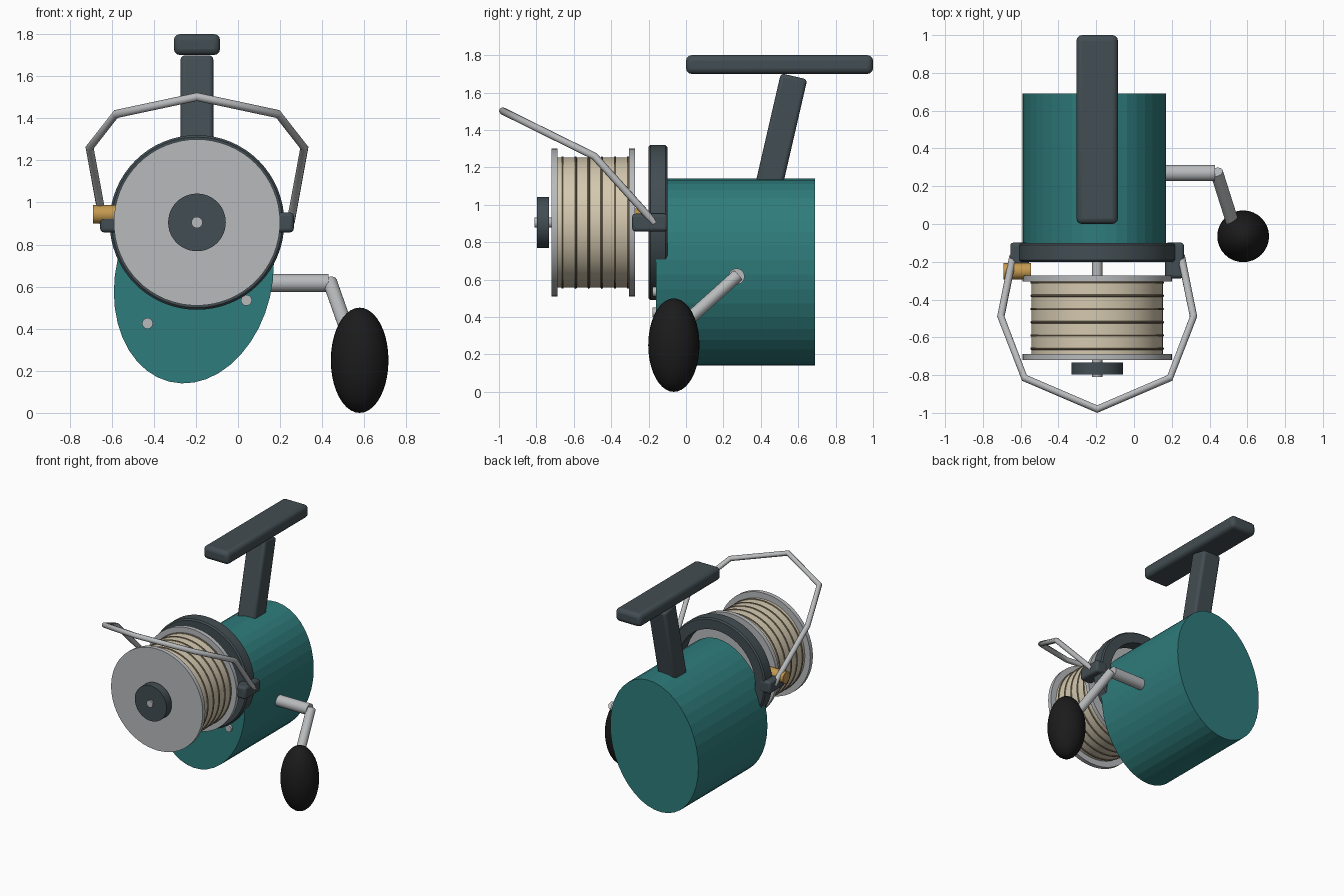
import bpy, bmesh, math
from mathutils import Vector

if "Cube" in bpy.data.objects:
    bpy.data.objects.remove(bpy.data.objects["Cube"])

CX, CZ = -0.195, 0.905          # spool axis


def mat(name, r, g, b):
    m = bpy.data.materials.new(name)
    m.diffuse_color = (r, g, b, 1)
    m.use_nodes = True
    m.node_tree.nodes["Principled BSDF"].inputs["Base Color"].default_value = m.diffuse_color
    return m


TEAL = mat("teal_paint", 0.028, 0.20, 0.20)
SLATE = mat("dark_slate", 0.055, 0.075, 0.085)
METAL = mat("light_metal", 0.48, 0.49, 0.50)
LINE = mat("cream_line", 0.66, 0.58, 0.43)
GROOVE = mat("brown_line", 0.25, 0.20, 0.13)
GOLD = mat("brass", 0.55, 0.32, 0.08)
BLACK = mat("black_rubber", 0.011, 0.011, 0.011)


def finish(name, bm, material, smooth=True, bevel=0):
    bmesh.ops.recalc_face_normals(bm, faces=bm.faces)
    me = bpy.data.meshes.new(name)
    bm.to_mesh(me)
    bm.free()
    ob = bpy.data.objects.new(name, me)
    bpy.context.collection.objects.link(ob)
    me.materials.append(material)
    if bevel:
        b = ob.modifiers.new("bevel", 'BEVEL')
        b.width, b.segments = bevel, 3
    if smooth:
        bpy.ops.object.select_all(action='DESELECT')
        ob.select_set(True)
        bpy.context.view_layer.objects.active = ob
        bpy.ops.object.shade_smooth_by_angle(angle=math.radians(35))
    return ob


def rod(name, a, b, r, material, seg=24):
    """Cylinder between two points."""
    a, b = Vector(a), Vector(b)
    bm = bmesh.new()
    bmesh.ops.create_cone(bm, cap_ends=True, segments=seg, radius1=r, radius2=r,
                          depth=(b - a).length)
    bm.transform((b - a).to_track_quat('Z', 'Y').to_matrix().to_4x4())
    bmesh.ops.translate(bm, verts=bm.verts, vec=(a + b) / 2)
    return finish(name, bm, material)


def disc(name, y0, y1, r, material, x=CX, z=CZ, seg=64):
    return rod(name, (x, y0, z), (x, y1, z), r, material, seg)


def box(name, centre, size, material, bevel, tilt=0):
    bm = bmesh.new()
    bmesh.ops.create_cube(bm, size=1)
    bmesh.ops.scale(bm, verts=bm.verts, vec=size)
    ob = finish(name, bm, material, bevel=bevel)
    ob.location = centre
    ob.rotation_euler.x = tilt
    return ob


def ring(name, section, material, seg=64):
    """Revolve a closed (radius, y) section around the spool axis."""
    bm = bmesh.new()
    rows = []
    for i in range(seg):
        t = 2 * math.pi * i / seg
        rows.append([bm.verts.new((CX + r * math.cos(t), y, CZ + r * math.sin(t)))
                     for r, y in section])
    n = len(section)
    for i in range(seg):
        p, q = rows[i], rows[(i + 1) % seg]
        for j in range(n):
            k = (j + 1) % n
            bm.faces.new((p[j], p[k], q[k], q[j]))
    return finish(name, bm, material)


# gear housing: slightly tilted oval prism
bm = bmesh.new()
outline = []
for i in range(40):
    t = 2 * math.pi * i / 40
    x = -0.21 + 0.38 * math.cos(t)
    z = 0.64 + 0.5 * math.sin(t + 0.13)
    outline.append(bm.verts.new((x, -0.16, z)))
face = bm.faces.new(outline)
ext = bmesh.ops.extrude_face_region(bm, geom=[face], use_keep_orig=True)
bmesh.ops.translate(bm, vec=(0, 0.85, 0),
                    verts=[v for v in ext["geom"] if isinstance(v, bmesh.types.BMVert)])
finish("housing", bm, TEAL, smooth=False)

# housing screws
for x, z in ((-0.43, 0.425), (0.04, 0.535)):
    disc("housing_screw", -0.18, -0.14, 0.026, METAL, x, z, 16)

# rotor ring with two side arms
ring("rotor", [(0.33, -0.2), (0.405, -0.2), (0.415, -0.19), (0.415, -0.11),
               (0.405, -0.1), (0.33, -0.1)], SLATE)
for s in (-1, 1):
    box("rotor_arm", (CX + s * 0.41, -0.193, CZ), (0.10, 0.19, 0.095), SLATE, 0.018)

# spool, wound line and drag knob
disc("main_shaft", -0.81, 0.0, 0.027, METAL, seg=24)
disc("spool_front_flange", -0.72, -0.688, 0.395, METAL)
disc("spool_back_flange", -0.305, -0.273, 0.395, METAL)
disc("line_drum", -0.69, -0.303, 0.348, LINE)
for i in range(6):
    y = -0.66 + 0.07 * i
    ring("line_winding", [(0.345, y - 0.007), (0.352, y - 0.005), (0.354, y),
                          (0.352, y + 0.005), (0.345, y + 0.007)], GROOVE)
disc("drag_knob", -0.797, -0.733, 0.137, SLATE, seg=48)

# bail wire
half = [(0.445, -0.17, 0.905), (0.51, -0.49, 1.26), (0.385, -0.815, 1.42)]
path = [(CX - x, y, z) for x, y, z in half] + [(CX, -0.98, 1.502)]
path += [(CX + x, y, z) for x, y, z in reversed(half)]
cu = bpy.data.curves.new("bail_wire", 'CURVE')
cu.dimensions = '3D'
cu.bevel_depth, cu.bevel_resolution, cu.use_fill_caps = 0.02, 2, True
sp = cu.splines.new('POLY')
sp.points.add(len(path) - 1)
for p, co in zip(sp.points, path):
    p.co = (*co, 1)
cu.materials.append(METAL)
bpy.context.collection.objects.link(bpy.data.objects.new("bail_wire", cu))

# line roller
rod("line_roller", (-0.69, -0.25, 0.943), (-0.545, -0.25, 0.943), 0.044, GOLD)

# mounting stem and foot
box("stem", (CX, 0.508, 1.385), (0.155, 0.145, 0.62), SLATE, 0.02, math.radians(-13))
box("foot", (CX, 0.5, 1.75), (0.22, 1.0, 0.1), SLATE, 0.03)

# crank and grip
rod("crank_shaft", (0.08, 0.27, 0.617), (0.43, 0.27, 0.617), 0.043, METAL)
rod("crank_arm", (0.437, 0.275, 0.622), (0.54, -0.05, 0.33), 0.034, METAL)
bm = bmesh.new()
bmesh.ops.create_uvsphere(bm, u_segments=32, v_segments=20, radius=1)
bmesh.ops.scale(bm, verts=bm.verts, vec=(0.137, 0.137, 0.25))
bmesh.ops.translate(bm, verts=bm.verts, vec=(0.578, -0.065, 0.25))
finish("crank_grip", bm, BLACK)
